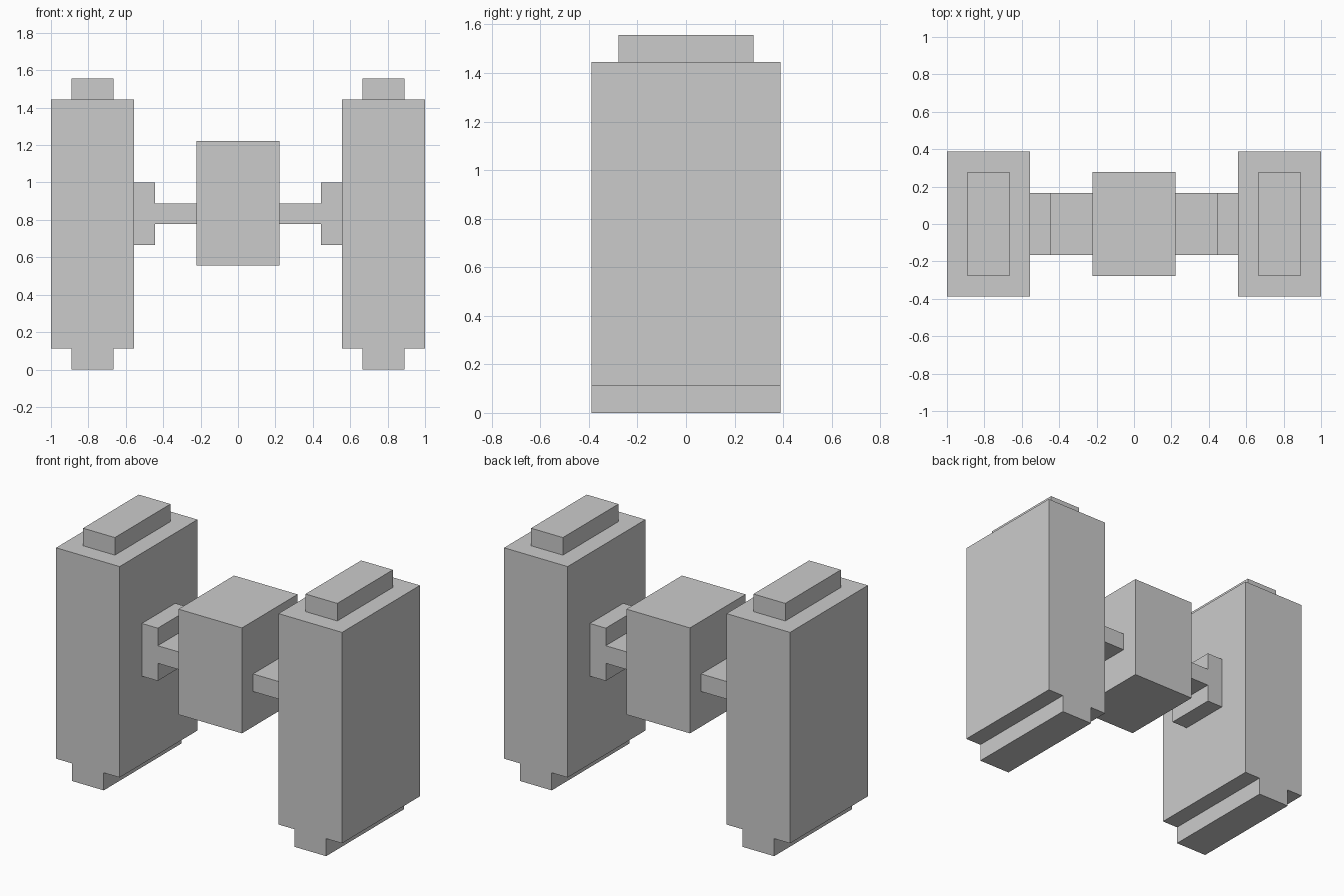
import bpy

if "Cube" in bpy.data.objects:
    bpy.data.objects.remove(bpy.data.objects["Cube"])

U = 1 / 9  # the model sits on a grid of ninths


def box(name, x, y, z):
    """Box from (min, max) ranges given in grid units."""
    bpy.ops.mesh.primitive_cube_add(size=1)
    ob = bpy.context.object
    ob.name = name
    ranges = (x, y, z)
    centre = [(a + b) / 2 * U for a, b in ranges]
    size = [(b - a) * U for a, b in ranges]
    for v in ob.data.vertices:
        v.co = [c + s * k for c, s, k in zip(centre, size, v.co)]
    return ob


# Central cabin
box("cabin", (-2, 2), (-2.5, 2.5), (5, 11))

# Right-hand parts, each mirrored to the left side
side_parts = {
    "arm": ((2, 4), (-1.5, 1.5), (7, 8)),
    "arm_flange": ((4, 5), (-1.5, 1.5), (6, 9)),
    "side_panel": ((5, 9), (-3.5, 3.5), (1, 13)),
    "panel_top_cap": ((6, 8), (-2.5, 2.5), (13, 14)),
    "panel_bottom_rail": ((6, 8), (-3.5, 3.5), (0, 1)),
}
for name, (x, y, z) in side_parts.items():
    box("right_" + name, x, y, z)
    box("left_" + name, (-x[1], -x[0]), y, z)
